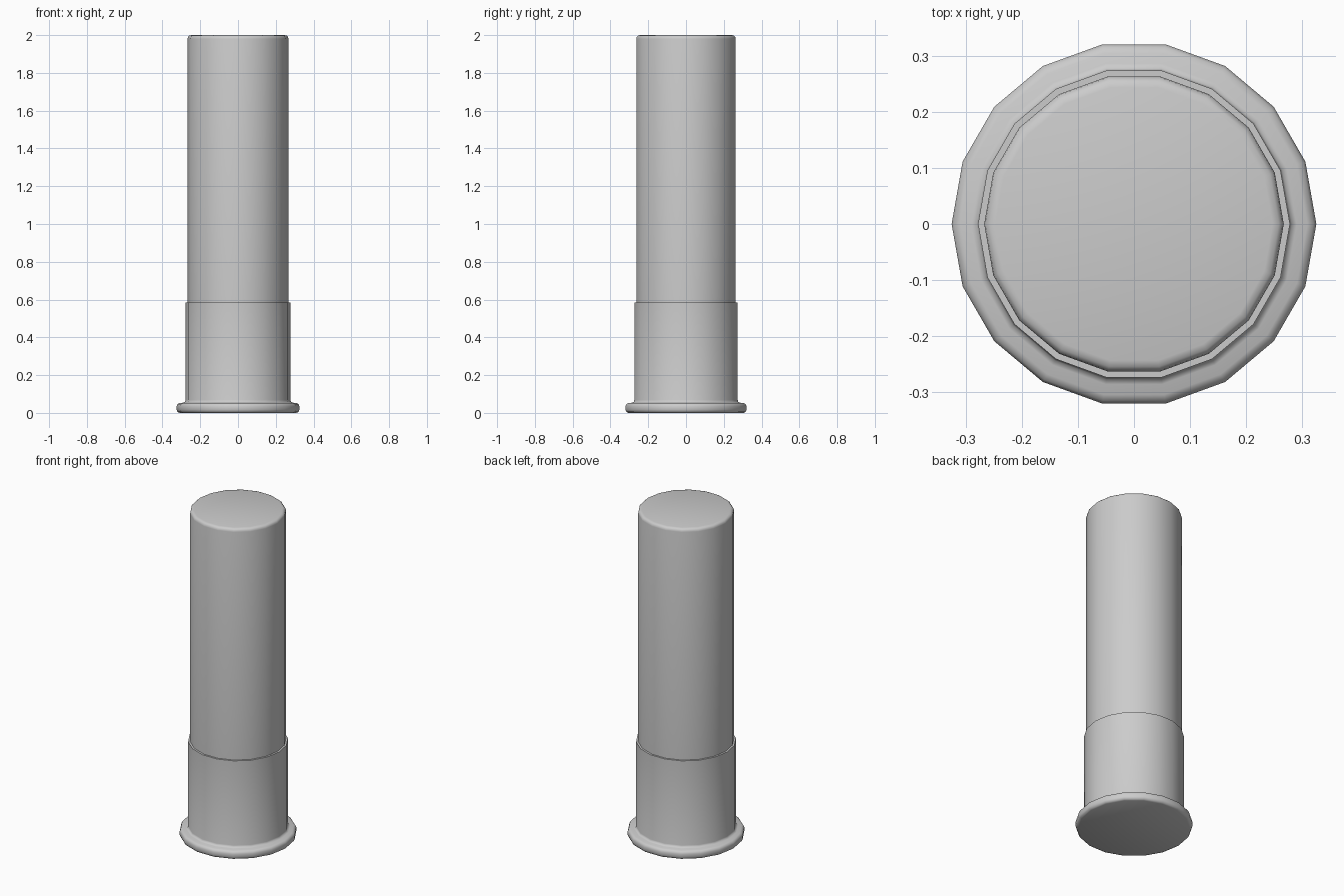
import bpy, bmesh
from math import cos, sin, pi, radians

if "Cube" in bpy.data.objects:
    bpy.data.objects.remove(bpy.data.objects["Cube"])

SIDES = 18


def lathe(name, profile, cap_bottom=False, cap_top=False):
    """Revolve (radius, z) points around z, with optional flat end caps."""
    bm = bmesh.new()
    rings = [[bm.verts.new((r * cos(2 * pi * i / SIDES), r * sin(2 * pi * i / SIDES), z))
              for i in range(SIDES)] for r, z in profile]
    for a, b in zip(rings, rings[1:]):
        for i in range(SIDES):
            j = (i + 1) % SIDES
            bm.faces.new((a[i], a[j], b[j], b[i]))
    if cap_bottom:
        bm.faces.new(rings[0][::-1])
    if cap_top:
        bm.faces.new(rings[-1])
    mesh = bpy.data.meshes.new(name)
    bm.to_mesh(mesh)
    bm.free()
    obj = bpy.data.objects.new(name, mesh)
    bpy.context.collection.objects.link(obj)
    bpy.ops.object.select_all(action='DESELECT')
    obj.select_set(True)
    bpy.context.view_layer.objects.active = obj
    bpy.ops.object.shade_smooth_by_angle(angle=radians(50))
    return obj


# Metal base: rounded rim, small fillet, straight cup and top ledge
lathe("metal_base", [
    (0.309, 0.0), (0.320, 0.005), (0.325, 0.016),
    (0.325, 0.036), (0.320, 0.047), (0.309, 0.052),
    (0.290, 0.054), (0.281, 0.058), (0.278, 0.068),
    (0.278, 0.585), (0.267, 0.585),
], cap_bottom=True)

# Tube: straight wall with a softened top edge
lathe("tube", [
    (0.267, 0.585), (0.267, 1.980), (0.265, 1.990),
    (0.258, 1.997), (0.247, 2.0),
], cap_top=True)
